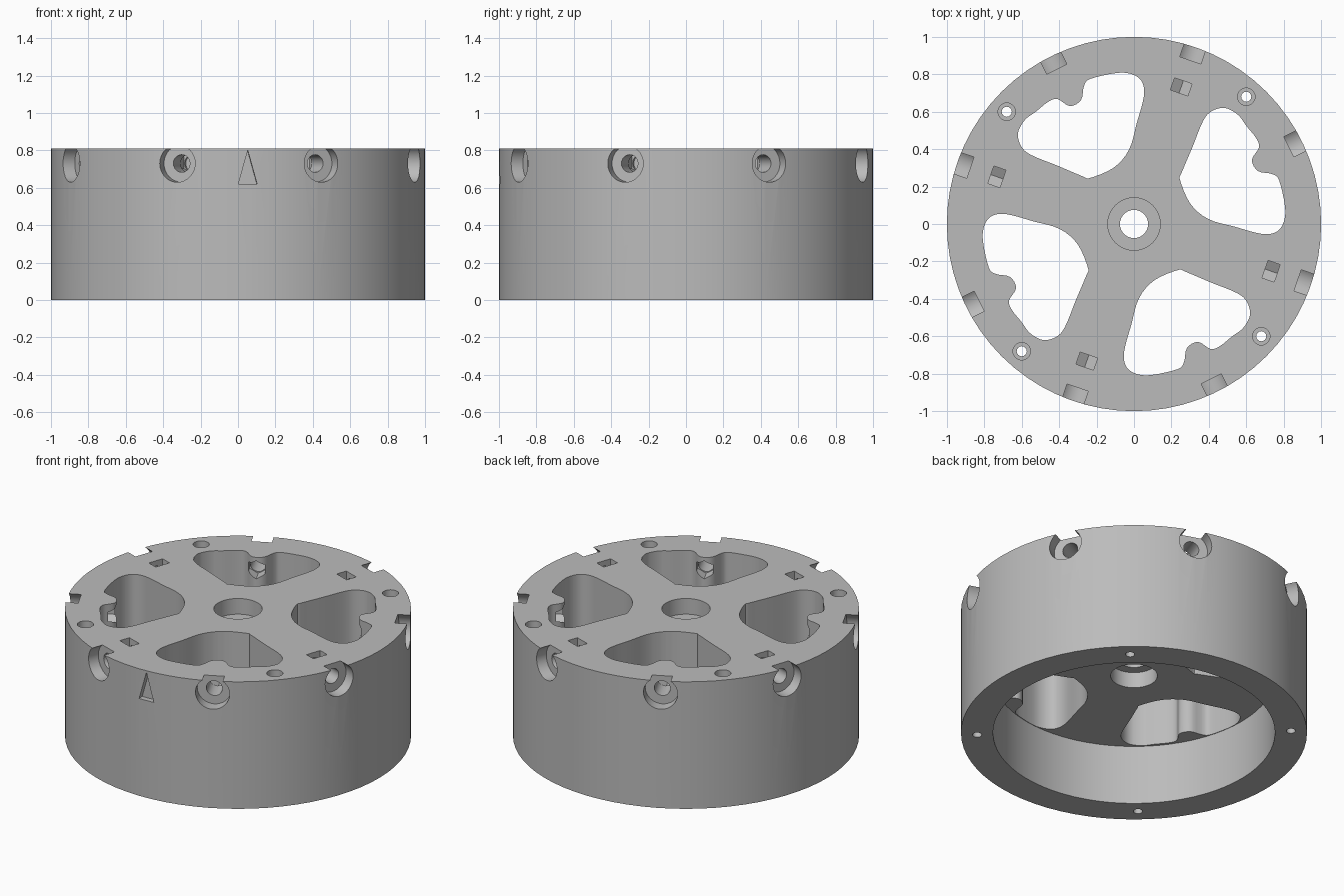
import bpy, bmesh
from math import pi, radians, cos, sin
from mathutils import Matrix, Vector

cube = bpy.data.objects.get("Cube")
if cube:
    bpy.data.objects.remove(cube, do_unlink=True)

TOP, WEB, SCREW_Z = 0.81, 0.38, 0.73

grey = bpy.data.materials.new("plain grey")
grey.use_nodes = True
colour = (0.5, 0.5, 0.5, 1)
grey.diffuse_color = colour
grey.node_tree.nodes["Principled BSDF"].inputs["Base Color"].default_value = colour


def make_object(name, bm):
    bmesh.ops.recalc_face_normals(bm, faces=bm.faces)
    mesh = bpy.data.meshes.new(name)
    bm.to_mesh(mesh)
    bm.free()
    mesh.materials.append(grey)
    obj = bpy.data.objects.new(name, mesh)
    bpy.context.collection.objects.link(obj)
    return obj


def lathe(name, profile, steps):
    """Closed (radius, height) profile turned about z."""
    bm = bmesh.new()
    rings = [[bm.verts.new((r * cos(2 * pi * i / steps), r * sin(2 * pi * i / steps), z))
              for r, z in profile] for i in range(steps)]
    n = len(profile)
    for i in range(steps):
        a, b = rings[i], rings[(i + 1) % steps]
        for j in range(n):
            k = (j + 1) % n
            bm.faces.new((a[j], b[j], b[k], a[k]))
    return make_object(name, bm)


def circle(radius, n, turn=0.0):
    return [(radius * cos(turn + 2 * pi * i / n), radius * sin(turn + 2 * pi * i / n))
            for i in range(n)]


def smooth_loop(points, steps=4):
    """Catmull-Rom curve through a closed loop of points."""
    p = [Vector(q) for q in points]
    out = []
    for i in range(len(p)):
        a, b, c, d = (p[(i + k) % len(p)] for k in (-1, 0, 1, 2))
        for s in range(steps):
            t = s / steps
            out.append(0.5 * (2 * b + (c - a) * t + (2 * a - 5 * b + 4 * c - d) * t * t
                              + (3 * b - a - 3 * c + d) * t ** 3))
    return out


def cut(body, points, start, end, matrix):
    """Cut a prism, extruded along the local z of the matrix, out of the body."""
    bm = bmesh.new()
    low = [bm.verts.new((x, y, start)) for x, y in points]
    high = [bm.verts.new((x, y, end)) for x, y in points]
    bm.faces.new(low)
    bm.faces.new(high)
    n = len(points)
    for i in range(n):
        j = (i + 1) % n
        bm.faces.new((low[i], low[j], high[j], high[i]))
    bm.transform(matrix)
    cutter = make_object("cutter", bm)
    cutter.hide_render = True
    mod = body.modifiers.new("cut", 'BOOLEAN')
    mod.operation, mod.solver, mod.object = 'DIFFERENCE', 'EXACT', cutter
    bpy.context.view_layer.objects.active = body
    bpy.ops.object.modifier_apply(modifier=mod.name)
    bpy.data.objects.remove(cutter, do_unlink=True)


def radial(angle):
    """Local x runs around the rim, y up, z outward, at screw height."""
    return (Matrix.Translation((0, 0, SCREW_Z)) @ Matrix.Rotation(angle + pi / 2, 4, 'Z')
            @ Matrix.Rotation(pi / 2, 4, 'X'))


# Hollow drum with a thick web and a stepped hub bore
drum = lathe("wheel_drum", [
    (0.075, 0.48), (0.135, 0.48), (0.135, WEB), (0.815, WEB), (0.815, 0),
    (1, 0), (1, TOP), (0.14, TOP), (0.14, 0.71), (0.075, 0.71)], 72)

# Lobed lightening pocket, with a boss on its outer side
pocket = smooth_loop([
    (0.246, 0.235), (0.30, 0.11), (0.396, 0.027), (0.54, -0.015), (0.684, -0.053),
    (0.765, -0.04), (0.803, 0.02), (0.806, 0.10), (0.775, 0.235), (0.738, 0.267),
    (0.663, 0.283), (0.63, 0.342), (0.668, 0.41), (0.652, 0.46), (0.60, 0.525),
    (0.556, 0.583), (0.487, 0.62), (0.417, 0.604), (0.369, 0.55), (0.31, 0.405),
    (0.253, 0.27)])
bolt = Matrix.Translation((0.6, 0.68, 0))
nut_slot = [(-0.049, 0.2), (-0.049, -0.028), (0, -0.056), (0.049, -0.028), (0.049, 0.2)]
hexagon = circle(0.058, 6, pi / 2)

for quarter in range(4):
    turn = Matrix.Rotation(quarter * pi / 2, 4, 'Z')
    cut(drum, pocket, 0.3, 1, turn)
    # Upright bolt hole with counterbore
    cut(drum, circle(0.027, 16), -0.1, 1, turn @ bolt)
    cut(drum, circle(0.047, 20), TOP - 0.06, 1, turn @ bolt)
    # Radial screws: one ends in the pocket boss, one in a nut slot
    for degrees, inner in ((26.5, 0.62), (71, 0.72)):
        m = turn @ radial(radians(degrees))
        cut(drum, circle(0.1, 32), 0.925, 1.1, m)
        cut(drum, circle(0.047, 20), inner, 1, m)
    cut(drum, hexagon, 0.65, 0.79, turn @ radial(radians(26.5)))
    cut(drum, nut_slot, 0.741, 0.809, turn @ radial(radians(71)))

# Engraved pointer on the front rim
cut(drum, [(-0.05, -0.11), (0.05, -0.11), (0, 0.07)], 0.965, 1.1,
    radial(radians(-87)))

bpy.ops.object.select_all(action='DESELECT')
drum.select_set(True)
bpy.context.view_layer.objects.active = drum
bpy.ops.object.shade_smooth_by_angle(angle=radians(30))
